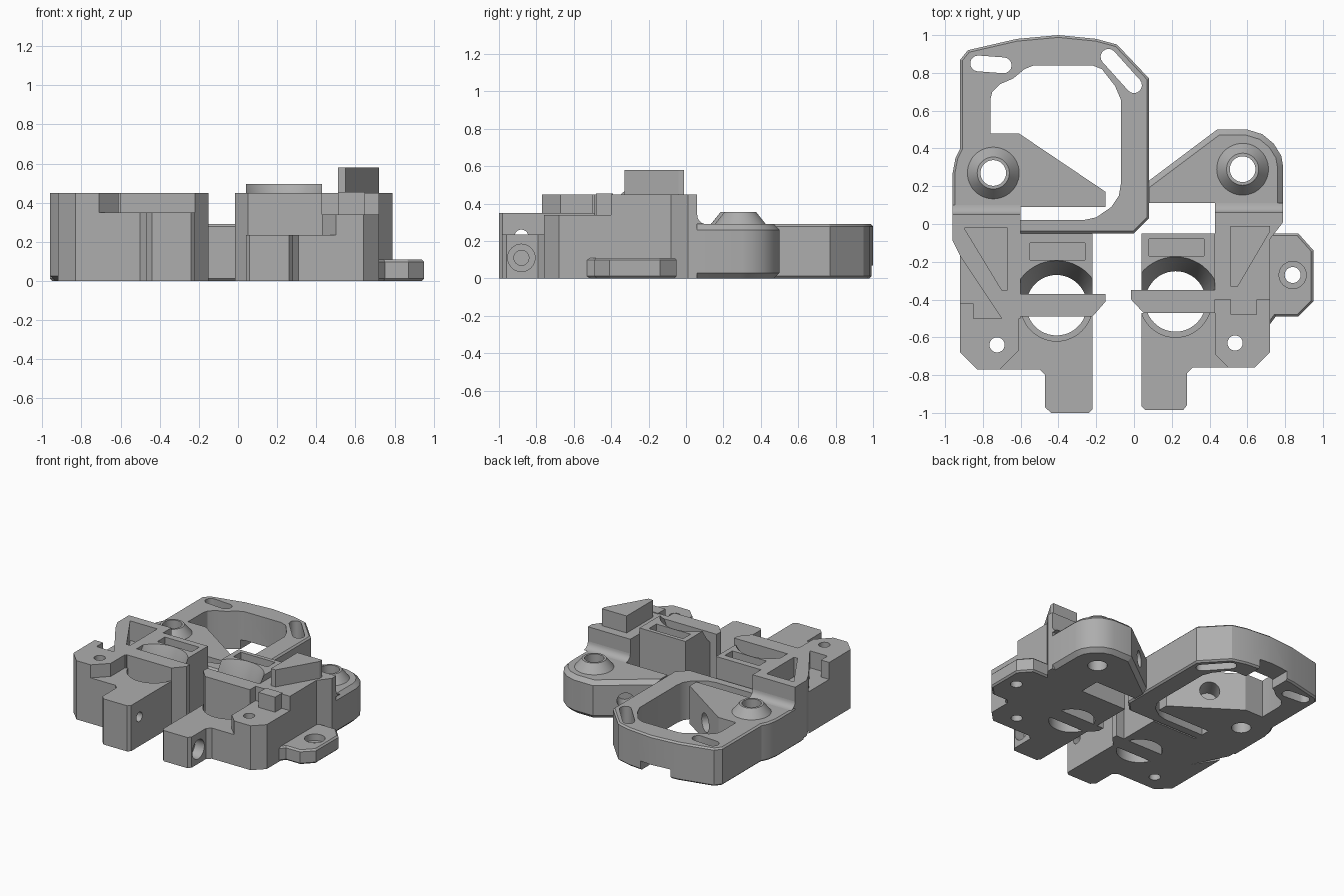
import bpy, bmesh, math
from mathutils import Vector

if "Cube" in bpy.data.objects:
    bpy.data.objects.remove(bpy.data.objects["Cube"])

gray = bpy.data.materials.new("plain gray")
gray.diffuse_color = (0.42, 0.42, 0.42, 1)
gray.use_nodes = True
gray.node_tree.nodes["Principled BSDF"].inputs["Base Color"].default_value = gray.diffuse_color


def finish(name, bm):
    bmesh.ops.recalc_face_normals(bm, faces=bm.faces)
    me = bpy.data.meshes.new(name)
    bm.to_mesh(me)
    bm.free()
    me.materials.append(gray)
    ob = bpy.data.objects.new(name, me)
    bpy.context.collection.objects.link(ob)
    return ob


def prism(name, pts, z0, z1, chamfer=0, where=None, bottom_only=False):
    """Extruded outline, with optional chamfers on its rim edges."""
    bm = bmesh.new()
    f = bm.faces.new([bm.verts.new((x, y, z0)) for x, y in pts])
    up = bmesh.ops.extrude_face_region(bm, geom=[f])["geom"]
    bmesh.ops.translate(bm, vec=(0, 0, z1 - z0),
                        verts=[v for v in up if isinstance(v, bmesh.types.BMVert)])
    if chamfer:
        edges = []
        for e in bm.edges:
            a, b = (v.co for v in e.verts)
            m = (a + b) / 2
            if abs(a.z - b.z) > 1e-5 or (bottom_only and a.z > z0 + 1e-5):
                continue
            if where is None or where(m.x, m.y):
                edges.append(e)
        bmesh.ops.bevel(bm, geom=edges, offset=chamfer, segments=1,
                        profile=0.5, affect='EDGES', clamp_overlap=True)
    return finish(name, bm)


def box(name, x0, x1, y0, y1, z0, z1, chamfer=0):
    return prism(name, [(x0, y0), (x1, y0), (x1, y1), (x0, y1)], z0, z1, chamfer)


def rod(name, start, end, r1, r2=None):
    """Cylinder or cone between two points."""
    a, b = Vector(start), Vector(end)
    bm = bmesh.new()
    bmesh.ops.create_cone(bm, cap_ends=True, segments=48, radius1=r1,
                          radius2=r1 if r2 is None else r2, depth=(b - a).length)
    bm.transform((b - a).to_track_quat('Z', 'Y').to_matrix().to_4x4())
    bmesh.ops.translate(bm, vec=(a + b) / 2, verts=bm.verts)
    return finish(name, bm)


def hole(x, y, r, z0=-0.1, z1=1.0, r2=None):
    return rod("cutter", (x, y, z0), (x, y, z1), r, r2)


def slot(a, b, r):
    """Rounded slot cutter between two points."""
    t = math.atan2(b[1] - a[1], b[0] - a[0])
    pts = []
    for c, s in ((b, -math.pi / 2), (a, math.pi / 2)):
        for i in range(9):
            u = t + s + math.pi * i / 8
            pts.append((c[0] + r * math.cos(u), c[1] + r * math.sin(u)))
    return prism("cutter", pts, -0.1, 1)


def cut(parts, cutters):
    for ob in parts:
        bpy.context.view_layer.objects.active = ob
        for c in cutters:
            m = ob.modifiers.new("cut", 'BOOLEAN')
            m.operation, m.solver, m.object = 'DIFFERENCE', 'EXACT', c
            bpy.ops.object.modifier_apply(modifier=m.name)
    for c in cutters:
        bpy.data.objects.remove(c)


def cove(name, x0, x1, y, z):
    """Concave fillet strip where a wall meets a lower plate."""
    r = 0.05
    prof = [(y, z)] + [(y + r - r * math.cos(a), z + r - r * math.sin(a))
                       for a in [math.pi / 2 * i / 6 for i in range(7)]]
    bm = bmesh.new()
    ends = [[bm.verts.new((x, p, q)) for p, q in prof] for x in (x0, x1)]
    bm.faces.new(ends[0])
    bm.faces.new(ends[1])
    for i in range(len(prof)):
        j = (i + 1) % len(prof)
        bm.faces.new((ends[0][i], ends[0][j], ends[1][j], ends[1][i]))
    return finish(name, bm)


# Open frame with the left pivot plate
frame = prism("open_frame", [
    (-0.92, 0.4), (-0.92, 0.87), (-0.88, 0.92), (-0.62, 0.98), (-0.4, 1.0), (-0.2, 0.98),
    (-0.09, 0.95), (0.08, 0.77), (0.08, 0.03), (0, -0.05), (-0.96, -0.05), (-0.96, 0.27),
    (-0.945, 0.35)], 0, 0.29, 0.012)
window = prism("cutter", [
    (-0.76, 0.48), (-0.61, 0.48), (-0.15, 0.17), (-0.15, 0.09), (-0.6, 0.09), (-0.6, 0.02),
    (-0.27, 0.02), (-0.2, 0.035), (-0.12, 0.09), (-0.08, 0.15), (-0.07, 0.21), (-0.07, 0.66),
    (-0.1, 0.73), (-0.17, 0.82), (-0.22, 0.84), (-0.53, 0.84), (-0.58, 0.82), (-0.64, 0.77),
    (-0.71, 0.74), (-0.75, 0.7), (-0.76, 0.66)], -0.1, 1)
cut([frame], [window, slot((-0.825, 0.85), (-0.69, 0.84), 0.042),
              slot((-0.135, 0.885), (0.0, 0.735), 0.042),
              box("cutter", -0.56, -0.31, 0.8, 1.1, -0.1, 0.07),
              rod("cutter", (-0.49, 0.21, 0.14), (-0.34, 0.43, 0.14), 0.07)])

# Right pivot plate
plate = prism("right_plate", [
    (0.08, 0.23), (0.44, 0.5), (0.6, 0.5), (0.68, 0.475), (0.74, 0.425), (0.78, 0.36),
    (0.79, 0.3), (0.79, 0.02), (0.72, -0.05), (0.43, -0.05), (0.43, 0.11), (0.08, 0.11)],
    0, 0.29, 0.03, lambda x, y: x + y > 0.55)
cut([plate], [rod("cutter", (0.35, 0.24, 0.14), (0.2, 0.44, 0.14), 0.06)])

# Conical bosses with bores
for side, x, y, base in (("left", -0.745, 0.27, frame), ("right", 0.575, 0.29, plate)):
    boss = rod(side + "_boss", (x, y, 0.28), (x, y, 0.355), 0.145, 0.085)
    cut([boss, base], [hole(x, y, 0.068)])

# Left body: triangular pocket frame, sunken side, ear, front tab, bore blocks
tri = prism("left_socket", [(-0.96, 0.05), (-0.6, 0.05), (-0.6, -0.5), (-0.7, -0.5),
                            (-0.92, -0.17), (-0.96, -0.09)], 0, 0.45, 0.025,
            lambda x, y: x < -0.93, True)
cut([tri], [prism("cutter", [(-0.9, -0.02), (-0.67, -0.02), (-0.67, -0.35), (-0.7, -0.35)],
                  0.3, 1)])
cove("left_cove", -0.96, -0.6, 0.05, 0.29)
prism("left_side_floor", [(-0.92, -0.17), (-0.92, -0.5), (-0.7, -0.5)], 0, 0.32)
l_ear = prism("left_ear", [
    (-0.92, -0.42), (-0.85, -0.42), (-0.85, -0.5), (-0.61, -0.5), (-0.61, -0.67),
    (-0.71, -0.77), (-0.83, -0.77), (-0.92, -0.68)], 0, 0.45)
cut([l_ear], [hole(-0.725, -0.64, 0.04)])
l_front = prism("left_front_tab", [
    (-0.61, -0.49), (-0.22, -0.49), (-0.22, -0.98), (-0.24, -1), (-0.44, -1), (-0.47, -0.97),
    (-0.47, -0.8), (-0.5, -0.77), (-0.71, -0.77), (-0.61, -0.67)], 0, 0.35)
cut([l_front], [rod("cutter", (-0.6, -0.88, 0.225), (0, -0.88, 0.225), 0.036)])
l_back = box("left_back_block", -0.6, -0.22, -0.37, -0.05, 0, 0.45)
prism("left_bar", [(-0.61, -0.49), (-0.22, -0.49), (-0.15, -0.41), (-0.15, -0.37),
                   (-0.61, -0.37)], 0, 0.45)

# Right body: wall, raised wedge, tongue, ear, front tab, bore blocks
prism("right_wall", [(0.43, 0.06), (0.79, 0.06), (0.79, 0.01), (0.72, -0.08), (0.72, -0.4),
                     (0.43, -0.4)], 0, 0.45)
cove("right_cove", 0.43, 0.79, 0.06, 0.29)
prism("right_wedge", [(0.51, -0.01), (0.72, -0.01), (0.72, -0.04), (0.55, -0.33),
                      (0.51, -0.33)], 0.44, 0.58)
box("right_tongue", 0.51, 0.65, -0.48, -0.39, 0, 0.455)
r_ear = prism("right_ear", [
    (0.43, -0.4), (0.72, -0.4), (0.72, -0.68), (0.64, -0.76), (0.5, -0.76), (0.43, -0.69)],
    0, 0.34)
cut([r_ear], [hole(0.535, -0.63, 0.04)])
r_front = prism("right_front_tab", [
    (0.04, -0.47), (0.43, -0.47), (0.43, -0.69), (0.5, -0.76), (0.31, -0.76), (0.28, -0.79),
    (0.28, -0.96), (0.26, -0.985), (0.06, -0.985), (0.04, -0.965)], 0, 0.235)
cut([r_front], [rod("cutter", (-0.1, -0.88, 0.11), (0.5, -0.88, 0.11), 0.04),
                rod("cutter", (0.2, -0.88, 0.11), (0.4, -0.88, 0.11), 0.073)])
r_back = box("right_back_block", 0.04, 0.43, -0.35, -0.05, 0, 0.495)
prism("right_bar", [(0.05, -0.47), (0.43, -0.47), (0.43, -0.35), (-0.015, -0.35),
                    (-0.015, -0.4)], 0, 0.45)

# Lens bores: straight hole, flared behind the bar, stepped in front
for x, y, back, front, top, step in ((-0.41, -0.43, l_back, l_front, 0.45, 0.2),
                                     (0.22, -0.41, r_back, r_front, 0.495, 0.1)):
    cut([back], [hole(x, y, 0.16), hole(x, y, 0.16, top - 0.2, top + 0.01, 0.24),
                 box("cutter", x - 0.14, x + 0.15, y + 0.24, y + 0.33, top - 0.1, 1)])
    cut([front], [hole(x, y, 0.16), hole(x, y, 0.19, step)])

# Side lug with countersunk hole
lug = prism("side_lug", [
    (0.72, -0.05), (0.87, -0.05), (0.95, -0.14), (0.95, -0.41), (0.87, -0.49), (0.75, -0.49),
    (0.72, -0.53)], 0, 0.11, 0.012, lambda x, y: x > 0.73)
cut([lug], [hole(0.84, -0.27, 0.042), hole(0.84, -0.27, 0.072, 0.06, 0.3)])

# Smooth curved surfaces while keeping edges sharp
for ob in bpy.context.scene.objects:
    ob.select_set(True)
    bpy.context.view_layer.objects.active = ob
bpy.ops.object.shade_smooth_by_angle(angle=math.radians(25))
